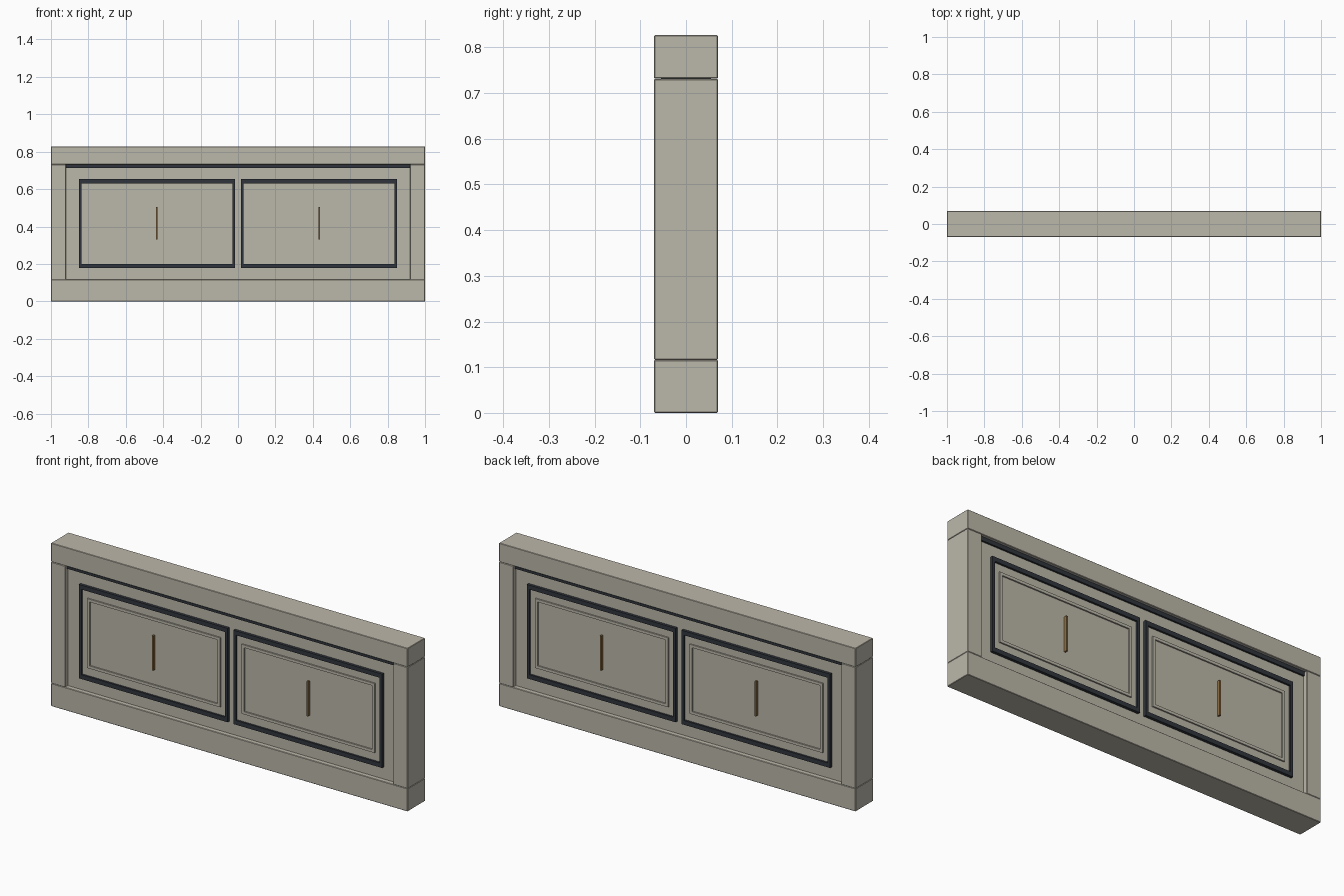
import bpy

if "Cube" in bpy.data.objects:
    bpy.data.objects.remove(bpy.data.objects["Cube"])


def make_mat(name, rgb):
    m = bpy.data.materials.new(name)
    m.diffuse_color = (*rgb, 1)
    m.use_nodes = True
    m.node_tree.nodes["Principled BSDF"].inputs["Base Color"].default_value = m.diffuse_color
    return m


STONE = make_mat("warm_stone", (0.50, 0.475, 0.40))
DARK = make_mat("dark_trim", (0.03, 0.036, 0.045))
BRONZE = make_mat("bronze", (0.27, 0.16, 0.06))


def box(name, x, y, z, mat, bevel=0.0):
    """Box from (min, max) ranges on each axis."""
    ranges = (x, y, z)
    bpy.ops.mesh.primitive_cube_add(size=1, location=[(a + b) / 2 for a, b in ranges])
    ob = bpy.context.object
    ob.name = name
    ob.scale = [abs(b - a) for a, b in ranges]
    bpy.ops.object.transform_apply(location=False, rotation=False, scale=True)
    ob.data.materials.append(mat)
    if bevel:
        mod = ob.modifiers.new("soft_edge", 'BEVEL')
        mod.width = bevel
        mod.segments = 1
    return ob


def frame(name, x, y, z, wx, wz, mat):
    """Rectangular frame of four bars; wx = side width, wz = top/bottom height."""
    box(name + "_bottom", x, y, (z[0], z[0] + wz), mat)
    box(name + "_top", x, y, (z[1] - wz, z[1]), mat)
    inner = (z[0] + wz, z[1] - wz)
    box(name + "_left", (x[0], x[0] + wx), y, inner, mat)
    box(name + "_right", (x[1] - wx, x[1]), y, inner, mat)


# Outer rails, posts and recessed core
box("bottom_rail", (-1, 1), (-0.07, 0.07), (0, 0.116), STONE, 0.002)
box("top_rail", (-1, 1), (-0.07, 0.07), (0.732, 0.827), STONE, 0.002)
for side, s in (("left", -1), ("right", 1)):
    box(side + "_post", sorted((s * 0.92, s * 1.0)), (-0.07, 0.07), (0.116, 0.731), STONE, 0.002)
box("core_panel", (-0.93, 0.93), (-0.046, 0.046), (0.11, 0.735), STONE)

# Dark shadow strip under the top rail
box("shadow_strip", (-0.998, 0.998), (-0.055, 0.055), (0.712, 0.734), DARK)

# Two framed panels on each face
for face, f in (("front", -1), ("back", 1)):
    def depth(a, b):
        return sorted((f * a, f * b))

    for side, cx in (("left", -0.4335), ("right", 0.4335)):
        tag = f"{face}_{side}"
        frame(tag + "_dark_frame", (cx - 0.417, cx + 0.417), depth(0.04, 0.06),
              (0.177, 0.653), 0.014, 0.022, DARK)
        box(tag + "_field", (cx - 0.404, cx + 0.404), depth(0.04, 0.050), (0.198, 0.632), STONE)
        frame(tag + "_moulding", (cx - 0.373, cx + 0.373), depth(0.045, 0.057),
              (0.240, 0.592), 0.014, 0.014, STONE)
        box(tag + "_handle", (cx - 0.004, cx + 0.004), depth(0.045, 0.065), (0.33, 0.505), BRONZE)
